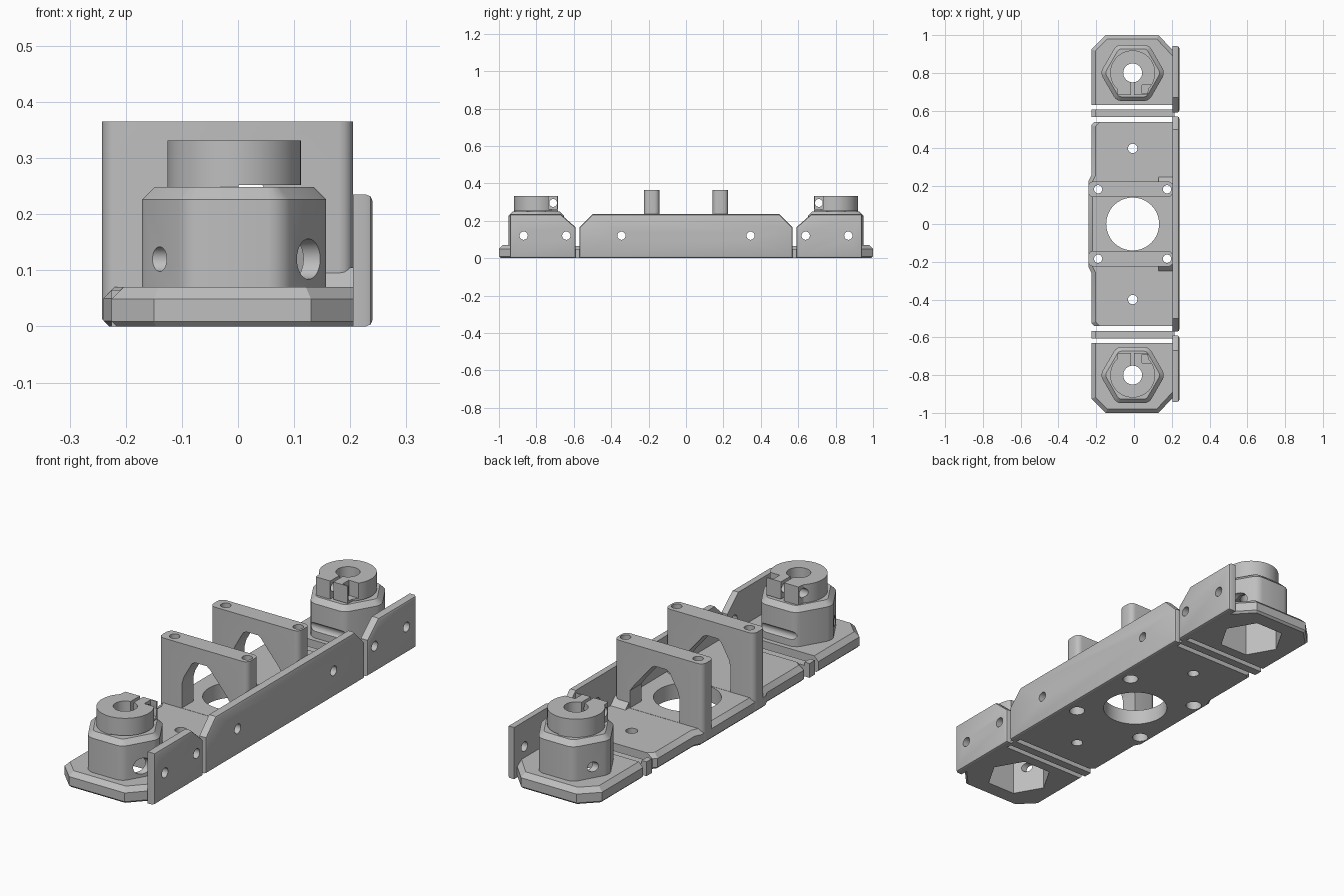
import bpy, bmesh, math

cube = bpy.data.objects.get("Cube")
if cube:
    bpy.data.objects.remove(cube, do_unlink=True)

grey = bpy.data.materials.new("plain_grey")
grey.use_nodes = True
grey.diffuse_color = (0.52, 0.52, 0.52, 1)
grey.node_tree.nodes["Principled BSDF"].inputs["Base Color"].default_value = grey.diffuse_color

CX = -0.007      # centre line of the holes
WALL_X = 0.205   # inner face of the side wall
EDGE_X = -0.225  # open edge of the plates


def prism(name, pts, axis, lo, hi, bevels=()):
    """Extrude a 2D outline along an axis, then bevel the edges each rule picks."""
    place = {"x": lambda a, b, h: (h, a, b),
             "y": lambda a, b, h: (a, h, b),
             "z": lambda a, b, h: (a, b, h)}[axis]
    bm = bmesh.new()
    rings = [[bm.verts.new(place(a, b, h)) for a, b in pts] for h in (lo, hi)]
    n = len(pts)
    bm.faces.new(rings[0])
    bm.faces.new(rings[1])
    for i in range(n):
        j = (i + 1) % n
        bm.faces.new((rings[0][i], rings[0][j], rings[1][j], rings[1][i]))
    bmesh.ops.recalc_face_normals(bm, faces=bm.faces)
    for rule, width, segs in bevels:
        picked = [e for e in bm.edges if rule(e.verts[0].co, e.verts[1].co)]
        bmesh.ops.bevel(bm, geom=picked, offset=width, segments=segs,
                        profile=0.5, affect='EDGES', clamp_overlap=True)
    mesh = bpy.data.meshes.new(name)
    bm.to_mesh(mesh)
    bm.free()
    obj = bpy.data.objects.new(name, mesh)
    bpy.context.collection.objects.link(obj)
    mesh.materials.append(grey)
    return obj


def ngon(cx, cy, r, n):
    return [(cx + r * math.cos(2 * math.pi * i / n),
             cy + r * math.sin(2 * math.pi * i / n)) for i in range(n)]


def rect(x0, x1, y0, y1):
    return [(x0, y0), (x1, y0), (x1, y1), (x0, y1)]


def rod(axis, a, b, r, lo, hi, n=32):
    return prism("cutter", ngon(a, b, r, n), axis, lo, hi)


def carve(parts, cutters):
    """Cut every cutter from every part, then drop the cutters."""
    for part in parts:
        for c in cutters:
            mod = part.modifiers.new("cut", 'BOOLEAN')
            mod.operation, mod.solver, mod.object = 'DIFFERENCE', 'EXACT', c
        bpy.context.view_layer.update()
        dg = bpy.context.evaluated_depsgraph_get()
        mesh = bpy.data.meshes.new_from_object(part.evaluated_get(dg))
        part.modifiers.clear()
        part.data = mesh
    for c in cutters:
        bpy.data.objects.remove(c, do_unlink=True)


def level(z):
    return lambda p, q: abs(p.z - z) < 1e-4 and abs(q.z - z) < 1e-4


def upright(p, q):
    return (p - q).xy.length < 1e-4


def outer_face(p, q):
    return p.x > 0.239 and q.x > 0.239


parts = []

# Middle plate with its chamfered open edge and wider pads beside the bridges
mid = prism("middle_plate", [
    (WALL_X, -0.54), (WALL_X, 0.54), (EDGE_X + 0.015, 0.54), (EDGE_X, 0.525),
    (EDGE_X, 0.26), (-0.24, 0.23), (-0.24, -0.23), (EDGE_X, -0.26),
    (EDGE_X, -0.525), (EDGE_X + 0.015, -0.54)], "z", 0, 0.07,
    [(lambda p, q: level(0.07)(p, q) and max(p.x, q.x) < -0.2, 0.02, 1),
     (lambda p, q: level(0)(p, q) and max(p.x, q.x) < -0.2, 0.01, 1)])

# Middle side wall with sloped upper corners
mid_wall = prism("middle_wall", [
    (-0.57, 0), (0.57, 0), (0.57, 0.165), (0.5, 0.235), (-0.5, 0.235), (-0.57, 0.165)],
    "x", WALL_X, 0.24, [(outer_face, 0.012, 2)])
carve([mid_wall], [rod("x", y, 0.12, 0.022, 0.1, 0.3, 24) for y in (-0.345, 0.345)])
parts.append(mid_wall)

# Two bridges, each with an arched opening and a small ramp at its wall-side foot
bridges = []
for s, side in ((1, "rear"), (-1, "front")):
    lo, hi = sorted((s * 0.143, s * 0.225))
    b = prism(side + "_bridge", rect(-0.242, WALL_X, lo, hi), "z", 0.012, 0.365,
              [(upright, 0.025, 4)])
    arch = prism("cutter", [(-0.125, 0.071), (0.125, 0.071), (0.125, 0.15), (0.10, 0.185),
                            (0.015, 0.285), (0.0, 0.295), (-0.06, 0.295), (-0.075, 0.285),
                            (-0.115, 0.215), (-0.125, 0.18)], "y", lo - 0.05, hi + 0.05)
    carve([b], [arch])
    bridges.append(b)
    parts.append(prism(side + "_bridge_ramp", [(s * 0.215, 0.06), (s * 0.25, 0.06),
                       (s * 0.25, 0.07), (s * 0.215, 0.105)], "x", 0.13, WALL_X))

# Large centre hole, mounting holes and screw holes with wider lower ends
holes = [rod("z", CX, 0, 0.14, -0.1, 0.12, 64)]
holes += [rod("z", CX, y, 0.025, -0.1, 0.2) for y in (-0.4, 0.4)]
for x in (-0.19, 0.175):
    for y in (-0.184, 0.184):
        holes.append(rod("z", x, y, 0.022, -0.1, 0.5, 24))
        holes.append(rod("z", x, y, 0.034, -0.1, 0.05, 24))
carve([mid] + bridges, holes)
parts += [mid] + bridges

for s, side in ((1, "rear"), (-1, "front")):
    def flip(pts):
        return [(x, s * y) for x, y in pts]

    def across(y, r, lo, hi, z=0.12):
        return rod("x", s * y, z, r, lo, hi, 28)

    # Thin hinge strip between the plates
    parts.append(prism(side + "_hinge_strip", flip(rect(EDGE_X, WALL_X + 0.01, 0.566, 0.605)),
                       "z", 0, 0.05))
    parts.append(prism(side + "_hinge_nub", flip(rect(EDGE_X, EDGE_X + 0.025, 0.566, 0.605)),
                       "z", 0.05, 0.065))

    # End plate with cut outer corners and a chamfered rim
    def rim(z):
        return lambda p, q: (level(z)(p, q) and not (p.x > 0.2 and q.x > 0.2)
                             and max(abs(p.y), abs(q.y)) > 0.7)
    plate = prism(side + "_end_plate", flip([
        (EDGE_X, 0.63), (WALL_X, 0.63), (WALL_X, 0.92), (0.13, 1.0), (-0.15, 1.0),
        (EDGE_X, 0.925)]), "z", 0, 0.07, [(rim(0.07), 0.021, 1), (rim(0), 0.009, 1)])

    # End side wall with one sloped upper corner
    wall = prism(side + "_end_wall", [
        (s * 0.59, 0), (s * 0.942, 0), (s * 0.942, 0.235), (s * 0.67, 0.235),
        (s * 0.59, 0.165)], "x", WALL_X, 0.24, [(outer_face, 0.012, 2)])
    carve([wall], [across(y, 0.022, 0.1, 0.3) for y in (0.64, 0.868)])

    # Rounded six-sided boss
    boss = prism(side + "_boss", ngon(CX, s * 0.8, 0.172, 6), "z", 0.06, 0.248,
                 [(upright, 0.025, 3), (level(0.248), 0.022, 1)])

    # Hollow underside, bore and driver holes
    pocket = prism("cutter", ngon(CX, s * 0.8, 0.142, 6), "z", -0.1, 0.2)
    carve([plate, boss], [pocket])
    carve([boss], [rod("z", CX, s * 0.8, 0.05, 0.1, 0.4, 40),
                   across(0.868, 0.036, 0, 0.3), across(0.868, 0.022, -0.3, 0.01),
                   across(0.64, 0.022, -0.3, 0.3)])

    # Clamp ring with square ears, slit, undercut, nut recess and cross screw hole
    outline = ngon(CX, 0.8, 0.119, 64)
    left = [p for p in outline[:49] if p[1] > 0.715]
    right = [p for p in outline[49:] if p[1] > 0.715]
    ears = [(CX - 0.08, 0.684), (CX + 0.08, 0.684)]
    ring = prism(side + "_clamp_ring", flip(left + ears + right), "z", 0.246, 0.331)
    carve([ring], [
        rod("z", CX, s * 0.8, 0.05, 0.1, 0.4, 40),
        prism("cutter", flip(rect(CX - 0.008, CX + 0.008, 0.6, 0.79)), "z", 0.2, 0.4),
        prism("cutter", flip(rect(0.001, 0.2, 0.6, 1.0)), "z", 0.24, 0.252),
        prism("cutter", flip(rect(0.043, 0.2, 0.69, 0.735)), "z", 0.262, 0.4),
        across(0.71, 0.021, -0.3, 0.3, 0.295)])
    parts += [plate, wall, boss, ring]

# Smooth the rounded faces, keep the edges sharp
bpy.ops.object.select_all(action='DESELECT')
for p in parts:
    p.select_set(True)
bpy.context.view_layer.objects.active = parts[0]
bpy.ops.object.shade_smooth_by_angle(angle=math.radians(28))
